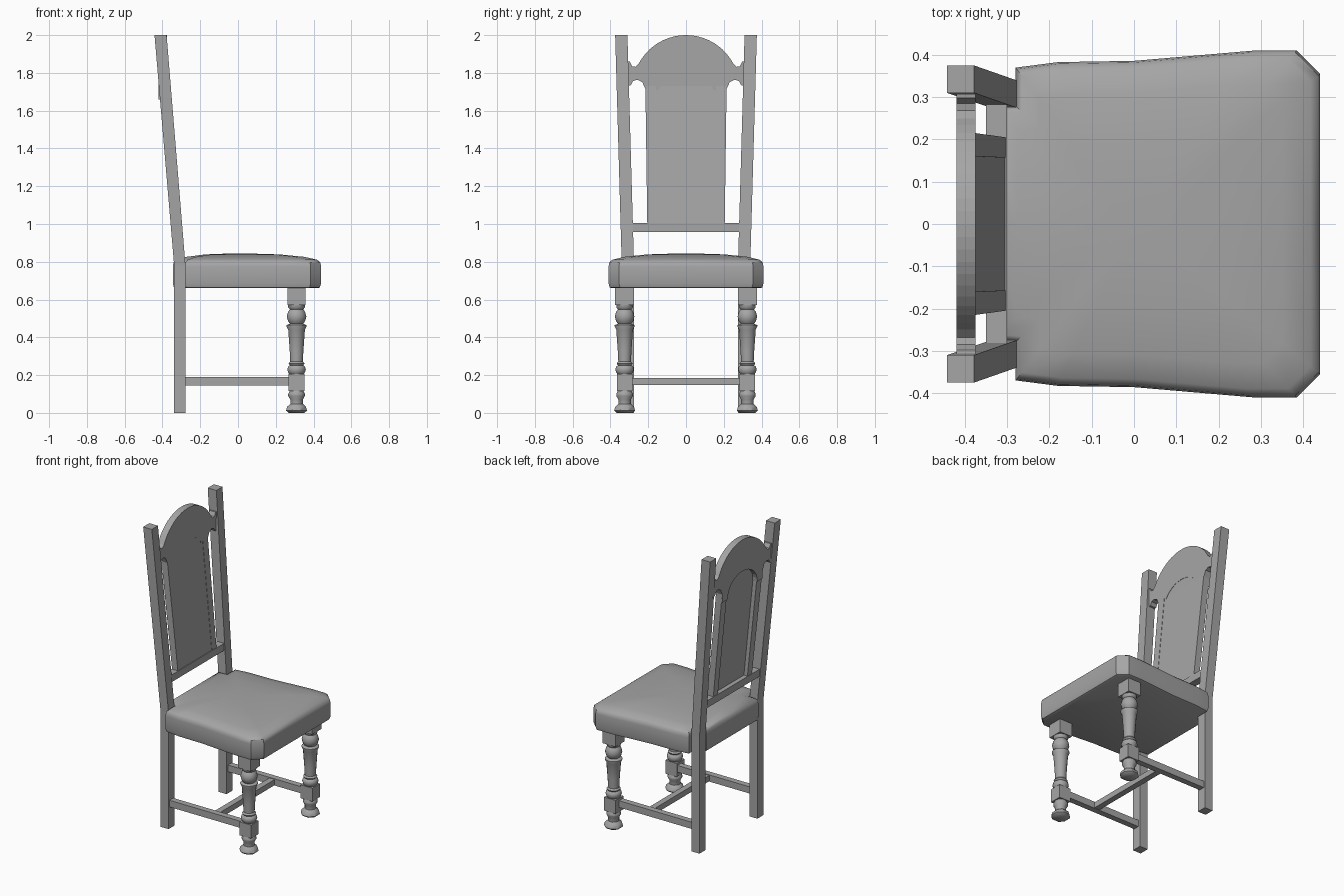
import bpy, bmesh, math

cube = bpy.data.objects.get("Cube")
if cube:
    bpy.data.objects.remove(cube, do_unlink=True)

grey = bpy.data.materials.new("plain_grey")
grey.use_nodes = True
grey.diffuse_color = (0.38, 0.38, 0.38, 1)
grey.node_tree.nodes["Principled BSDF"].inputs["Base Color"].default_value = (0.38, 0.38, 0.38, 1)


def finish(name, bm, smooth=False):
    bmesh.ops.recalc_face_normals(bm, faces=bm.faces)
    mesh = bpy.data.meshes.new(name)
    bm.to_mesh(mesh)
    bm.free()
    mesh.materials.append(grey)
    obj = bpy.data.objects.new(name, mesh)
    bpy.context.collection.objects.link(obj)
    if smooth:
        bpy.ops.object.select_all(action='DESELECT')
        obj.select_set(True)
        bpy.context.view_layer.objects.active = obj
        bpy.ops.object.shade_smooth_by_angle(angle=math.radians(42))
    return obj


def loft(name, rings, smooth=False):
    """Skin a stack of equal-length point rings and cap both ends."""
    bm = bmesh.new()
    loops = [[bm.verts.new(p) for p in ring] for ring in rings]
    n = len(loops[0])
    for a, b in zip(loops, loops[1:]):
        for i in range(n):
            j = (i + 1) % n
            bm.faces.new((a[i], a[j], b[j], b[i]))
    bm.faces.new(loops[0])
    bm.faces.new(loops[-1])
    return finish(name, bm, smooth)


def rect(x0, x1, y0, y1, z):
    return [(x0, y0, z), (x1, y0, z), (x1, y1, z), (x0, y1, z)]


def box(name, x0, x1, y0, y1, z0, z1):
    return loft(name, [rect(x0, x1, y0, y1, z0), rect(x0, x1, y0, y1, z1)])


def lathe(name, profile, x, y, sides):
    turns = [math.tau * (i + 0.5) / sides for i in range(sides)]
    return loft(name, [[(x + r * math.cos(t), y + r * math.sin(t), z) for t in turns]
                       for r, z in profile], True)


# Upholstered seat: notched outline, rounded edge, crowned top
half = [(0.44, 0), (0.44, 0.355), (0.385, 0.41), (0.28, 0.41), (0, 0.386),
        (-0.18, 0.383), (-0.28, 0.37), (-0.28, 0.28), (-0.345, 0.275), (-0.345, 0)]
outline = half + [(x, -y) for x, y in reversed(half[1:-1])]
layers = [(0.96, 0.66), (0.985, 0.665), (1, 0.685), (1, 0.775), (0.99, 0.797),
          (0.95, 0.811), (0.8, 0.826), (0.5, 0.839), (0.2, 0.843)]
loft("seat_cushion", [[(x * s, y * s, z) for x, y in outline] for s, z in layers], True)

# Turned sections of the front legs
foot = [(0.045, 0), (0.06, 0.012), (0.054, 0.032), (0.036, 0.048)]
ankle = [(0.034, 0.045), (0.034, 0.07), (0.045, 0.09), (0.045, 0.1), (0.035, 0.12)]
shaft = [(0.035, 0.2), (0.044, 0.212), (0.05, 0.228), (0.046, 0.245), (0.036, 0.252),
         (0.043, 0.262), (0.034, 0.272), (0.037, 0.33), (0.045, 0.44), (0.054, 0.458),
         (0.054, 0.464), (0.036, 0.472), (0.046, 0.485), (0.053, 0.51), (0.046, 0.535),
         (0.036, 0.548), (0.045, 0.558), (0.045, 0.575)]

for side, s in (("left", 1), ("right", -1)):
    x, y = 0.31, 0.325 * s
    lathe(side + "_front_foot", foot, x, y, 8)
    lathe(side + "_front_ankle", ankle, x, y, 16)
    lathe(side + "_front_shaft", shaft, x, y, 16)
    box(side + "_front_lower_block", x - 0.043, x + 0.043, y - 0.041, y + 0.041, 0.115, 0.205)
    box(side + "_front_upper_block", x - 0.047, x + 0.047, y - 0.05, y + 0.05, 0.57, 0.67)

    # Rear leg bending into the leaning back post
    loft(side + "_back_post", [rect(-0.338, -0.278, 0.275 * s, 0.34 * s, 0),
                               rect(-0.338, -0.278, 0.275 * s, 0.34 * s, 0.78),
                               rect(-0.442, -0.378, 0.31 * s, 0.375 * s, 2)])
    box(side + "_stretcher", -0.29, 0.28, 0.29 * s, 0.33 * s, 0.145, 0.19)

    # Tapered upright framing the back panel
    loft(side + "_panel_stile", [rect(-0.346, -0.303, 0.157 * s, 0.205 * s, 1),
                                 rect(-0.42, -0.375, 0.16 * s, 0.215 * s, 1.73)])

box("cross_stretcher", 0.03, 0.07, -0.3, 0.3, 0.148, 0.186)
box("back_lower_rail", -0.35, -0.3, -0.285, 0.285, 0.957, 1.005)

# Thin panel, tilted below and upright behind the crest arch
loft("back_panel", [rect(-0.32, -0.305, -0.165, 0.165, 1),
                    rect(-0.392, -0.377, -0.165, 0.165, 1.73),
                    rect(-0.392, -0.377, -0.165, 0.165, 1.82)])

# Arched crest rail with scalloped shoulders and an arched opening
arc = [math.radians(62 * i / 10) for i in range(11)]
edge = [(0.283 * math.sin(a), 1.717 + 0.283 * math.cos(a)) for a in arc]
edge += [(0.268, 1.832), (0.285, 1.835), (0.298, 1.86), (0.315, 1.862), (0.315, 1.73),
         (0.292, 1.735), (0.28, 1.757), (0.257, 1.764), (0.232, 1.752), (0.215, 1.715),
         (0.213, 1.66)]
edge += [(0.158 * math.cos(t), 1.66 + 0.13 * math.sin(t))
         for t in (math.pi / 2 * i / 8 for i in range(9))]
edge[-1] = (0, 1.79)
crest = edge + [(-y, z) for y, z in reversed(edge[1:-1])]
loft("crest_rail", [[(x, y, z) for y, z in crest] for x in (-0.42, -0.375)])
